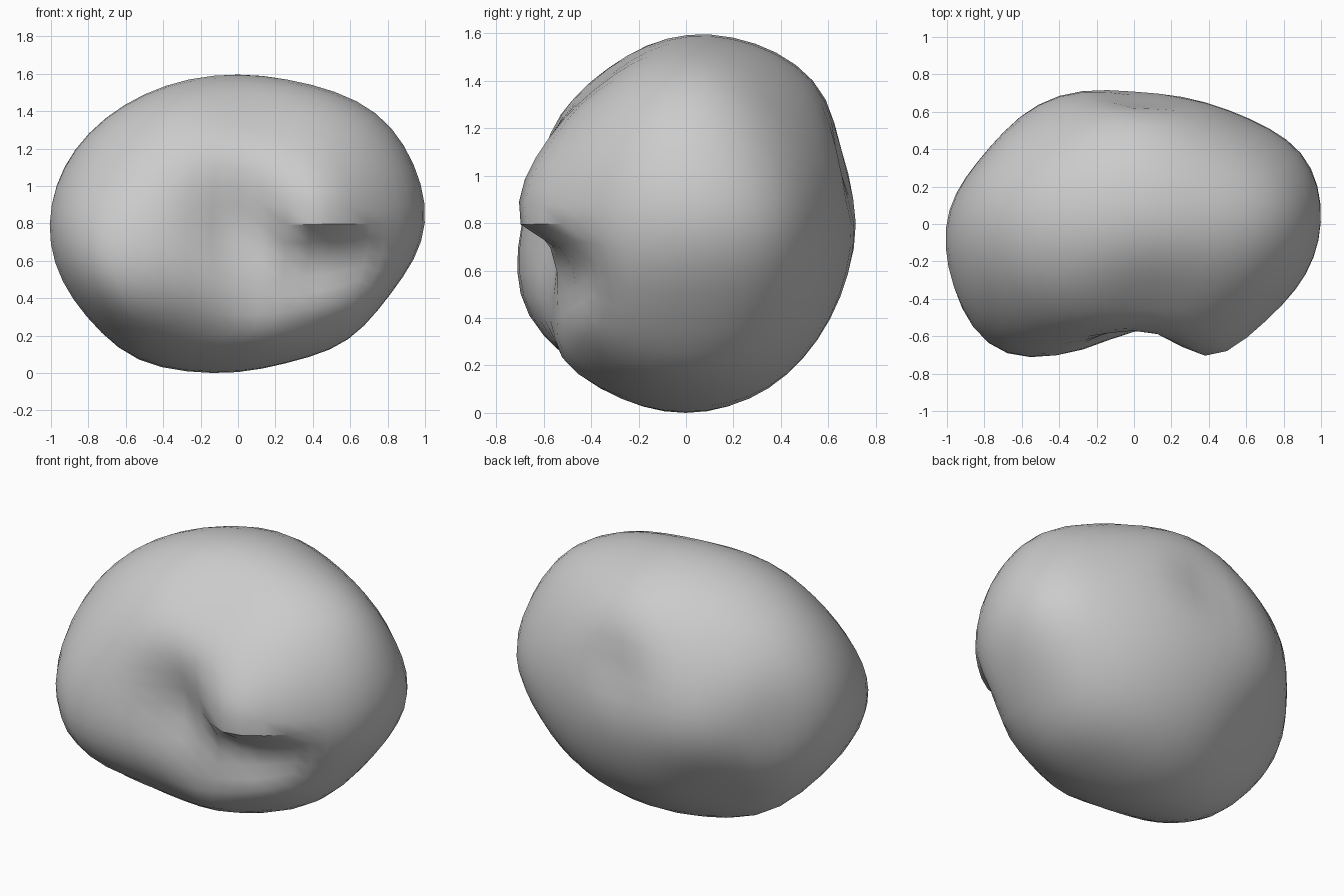
import bpy
import bmesh
import math
from mathutils import Vector

cube = bpy.data.objects.get("Cube")
if cube:
    bpy.data.objects.remove(cube, do_unlink=True)

SEMI = Vector((1.0, 0.7, 0.8))

# Soft lumps and hollows: centre, reach, push
LUMPS = [
    ((-.7, -.47, -.12), .42, (-.07, -.12, 0)),    # large front lobe
    ((-.55, -.5, -.38), .3, (-.03, -.07, -.03)),  # underside of the lobe
    ((.42, -.62, .08), .28, (0, -.09, 0)),        # lip above the fold
    ((0, -.7, .1), .28, (0, .13, 0)),             # front valley
    ((.06, -.68, -.08), .2, (0, .1, 0)),          # deep end of the valley
    ((.15, -.6, -.32), .25, (0, .06, 0)),         # flat face under the valley
    ((.15, -.48, -.57), .2, (0, -.05, 0)),        # lower front edge
    ((.72, .1, .55), .35, (.03, 0, .03)),
    ((.85, 0, -.4), .35, (-.05, 0, .03)),
    ((.85, .3, 0), .3, (.03, .03, 0)),
    ((.3, 0, -.77), .3, (0, 0, .03)),
    ((-.5, 0, -.7), .3, (-.03, 0, -.03)),
    ((-.85, .35, 0), .3, (.03, -.02, 0)),
    ((-.4, .63, 0), .35, (-.02, .04, 0)),
    ((-.5, .42, -.4), .3, (.02, -.04, .02)),
    ((0, .5, .55), .4, (0, .04, .04)),
    ((.1, -.4, .62), .32, (0, .04, -.05)),        # hollow above the front
    ((.03, .66, .25), .18, (0, -.05, 0)),         # back dimple
]


def ramp(value, start, end):
    t = min(1, max(0, (value - start) / (end - start)))
    return t * t * (3 - 2 * t)


def shape(direction):
    base = Vector(a * b for a, b in zip(direction, SEMI))
    point = base.copy()
    for centre, reach, push in LUMPS:
        gap = (base - Vector(centre)).length / reach
        point += Vector(push) * math.exp(-gap * gap)
    # Undercut below the lip on the front
    if base.y < 0:
        across = ramp(base.x, .15, .4) * ramp(base.x, .95, .5)
        down = ramp(base.z, .01, -.13) * ramp(base.z, -.48, -.18)
        point.y += .14 * across * down
    return point


# Rounded body made from an evenly spaced cube sphere
bm = bmesh.new()
bmesh.ops.create_cube(bm, size=2)
bmesh.ops.subdivide_edges(bm, edges=bm.edges[:], cuts=11, use_grid_fill=True)
for v in bm.verts:
    spread = Vector(math.tan(c * math.pi / 4) for c in v.co)
    v.co = shape(spread.normalized())

# Stand it on the floor
floor = min(v.co.z for v in bm.verts)
bmesh.ops.translate(bm, verts=bm.verts[:], vec=(0, 0, -floor))

bmesh.ops.recalc_face_normals(bm, faces=bm.faces[:])
mesh = bpy.data.meshes.new("lumpy_body")
bm.to_mesh(mesh)
bm.free()
body = bpy.data.objects.new("lumpy_body", mesh)
bpy.context.collection.objects.link(body)

# Plain grey colour
grey = bpy.data.materials.new("light_grey")
grey.use_nodes = True
colour = (.6, .6, .6, 1)
grey.diffuse_color = colour
grey.node_tree.nodes["Principled BSDF"].inputs["Base Color"].default_value = colour
mesh.materials.append(grey)

bpy.ops.object.select_all(action="DESELECT")
body.select_set(True)
bpy.context.view_layer.objects.active = body
bpy.ops.object.shade_smooth_by_angle(angle=math.radians(40))
